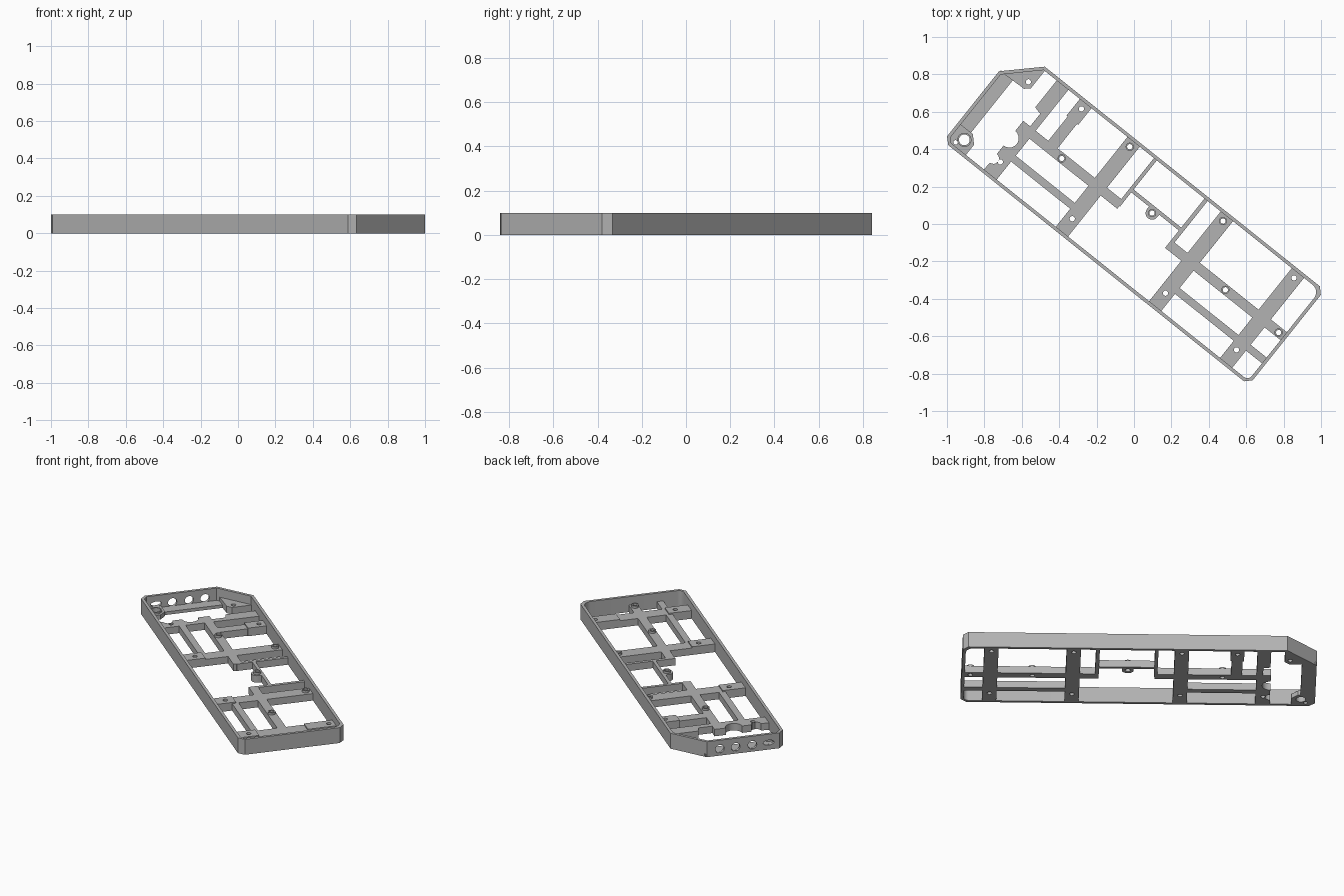
import bpy, math
from mathutils import Matrix

if "Cube" in bpy.data.objects:
    bpy.data.objects.remove(bpy.data.objects["Cube"])

grey = bpy.data.materials.new("plain grey")
grey.diffuse_color = (0.45, 0.45, 0.45, 1)
grey.use_nodes = True
grey.node_tree.nodes["Principled BSDF"].inputs["Base Color"].default_value = grey.diffuse_color

# Everything is drawn in the tray's own long (u) / short (v) axes, then turned
PLACE = Matrix.Translation((0.002, -0.0045, 0)) @ Matrix.Rotation(math.radians(-38.6), 4, 'Z')


def circle(u, v, r, n=24, stretch=1.0):
    return [(u + stretch * r * math.cos(2 * math.pi * i / n),
             v + r * math.sin(2 * math.pi * i / n)) for i in range(n)]


def arc(u, v, r, a0, a1, n=10):
    angs = [math.radians(a0 + (a1 - a0) * i / n) for i in range(n + 1)]
    return [(u + r * math.cos(a), v + r * math.sin(a)) for a in angs]


def rect(u0, u1, v0, v1):
    return [(u0, v0), (u1, v0), (u1, v1), (u0, v1)]


def plate(name, loops, z0, z1, local=Matrix()):
    """Extrude outline plus hole loops from z0 to z1."""
    cu = bpy.data.curves.new(name, 'CURVE')
    cu.dimensions = '2D'
    cu.fill_mode = 'BOTH'
    cu.extrude = (z1 - z0) / 2
    for pts in loops:
        sp = cu.splines.new('POLY')
        sp.points.add(len(pts) - 1)
        for p, (x, y) in zip(sp.points, pts):
            p.co = (x, y, 0, 1)
        sp.use_cyclic_u = True
    tmp = bpy.data.objects.new(name + "_curve", cu)
    bpy.context.collection.objects.link(tmp)
    bpy.context.view_layer.update()
    dg = bpy.context.evaluated_depsgraph_get()
    me = bpy.data.meshes.new_from_object(tmp.evaluated_get(dg))
    bpy.data.objects.remove(tmp)
    me.transform(PLACE @ local @ Matrix.Translation((0, 0, (z0 + z1) / 2)))
    me.materials.clear()
    me.materials.append(grey)
    ob = bpy.data.objects.new(name, me)
    bpy.context.collection.objects.link(ob)
    ob.select_set(True)
    bpy.context.view_layer.objects.active = ob
    bpy.ops.object.shade_smooth_by_angle()
    ob.select_set(False)
    return ob


H, BAR, PAD = 0.10, 0.045, 0.053     # rim, bar and pad heights
U0, U1, V0, V1 = -1.078, 1.013, -0.288, 0.362
T = 0.018                            # rim thickness

# Rim: open band around three sides and the slanted corner
outer = [(U0, -0.255), (U0 + 0.035, V0), (U1 - 0.033, V0), (U1, V0 + 0.033),
         (U1, V1 - 0.033), (U1 - 0.033, V1), (-0.902, V1), (U0, 0.19)]
inner = [(U0 + T, 0.182), (-0.895, V1 - T)]
inner += arc(U1 - T - 0.05, V1 - T - 0.05, 0.05, 90, 0, 6)
inner += arc(U1 - T - 0.03, V0 + T + 0.03, 0.03, 0, -90, 6)
inner += [(U0 + 0.041, V0 + T), (U0 + T, -0.248)]
plate("rim", [outer + inner], 0, H)

# End panel with three round ports and a slot, standing upright
upright = Matrix(((0, 0, 1, U0), (1, 0, 0, 0), (0, 1, 0, 0), (0, 0, 0, 1)))
ports = [circle(v, 0.043, 0.027) for v in (0.11, 0.013, -0.09)]
plate("end_panel", [rect(-0.255, 0.19, 0, H)] + ports + [circle(-0.19, 0.045, 0.016, 24, 2.1)],
      0, T, upright)
plate("end_floor_strip", [rect(U0 + 0.005, -0.99, -0.17, 0.2)], 0, 0.02)

# Corner gussets
plate("slant_gusset", [[(-1.06, 0.195), (-0.93, 0.2), (-0.915, 0.2), (-0.888, 0.225),
                        (-0.888, 0.352), (-0.905, 0.352)], circle(-0.92, 0.244, 0.014)], 0, BAR)
plate("corner_gusset", [[(U0 + 0.01, -0.16), (-0.977, -0.16), (-0.937, -0.2), (-0.937, V0 + 0.01),
                         (-1.04, V0 + 0.01), (U0 + 0.01, -0.25)],
                        circle(-0.994, -0.212, 0.029), circle(-1.022, -0.252, 0.012)], 0, 0.03)
plate("corner_ring", [circle(-0.994, -0.212, 0.038), circle(-0.994, -0.212, 0.029)], 0, 0.04)

# Full cross bars with raised mounting pads at their ends
W = 0.042
for i, u in enumerate((0.844, 0.358, -0.28)):
    top, low = circle(u, 0.311, 0.014), circle(u, -0.182, 0.014)
    plate(f"cross_bar_{i}", [rect(u - W, u + W, V0 + 0.01, V1 - 0.01), top, low], 0, BAR)
    plate(f"cross_pad_low_{i}", [rect(u - W, u + W, V0 + 0.01, -0.13), low], BAR, PAD)
    if u > 0.5:
        plate("cross_pad_high", [rect(u - W, u + W, 0.17, V1 - 0.01), top], BAR, PAD)

# Short cross bar
hole = circle(-0.608, 0.308, 0.014)
plate("short_bar", [rect(-0.64, -0.576, 0.03, 0.23)], 0, BAR)
plate("short_bar_pad", [rect(-0.648, -0.568, 0.23, V1 - 0.01), hole], 0, PAD)

# Notched cross bar near the ported end
notched = [(-0.726, V0 + 0.01), (-0.726, V1 - 0.01), (-0.806, V1 - 0.01), (-0.806, 0.16),
           (-0.764, 0.15), (-0.764, 0.064), (-0.811, 0.064), (-0.811, -0.004)]
notched += arc(-0.811, -0.055, 0.05, 90, -90)
notched += [(-0.811, -0.15)] + arc(-0.811, -0.192, 0.03, 90, -90, 8) + [(-0.814, V0 + 0.01)]
plate("notched_bar", [notched, circle(-0.77, -0.184, 0.014)], 0, BAR)

# Long bars
plate("long_bar_left", [rect(-0.76, -0.125, 0.01, 0.064), circle(-0.525, 0.035, 0.014)], 0, BAR)
plate("long_bar_right", [rect(0.205, U1 - 0.01, 0.006, 0.06), circle(0.597, 0.032, 0.014),
                         circle(0.962, 0.031, 0.014)], 0, BAR)
plate("thin_bar_left", [rect(-0.75, -0.3, -0.147, -0.107)], 0, BAR)
plate("thin_bar_right", [rect(0.37, U1 - 0.01, -0.153, -0.113)], 0, BAR)

# Centre bay: two thin ribs and a link carrying a boss
plate("bay_rib_left", [rect(-0.141, -0.121, 0.03, V1 - 0.01)], 0, BAR)
plate("bay_rib_right", [rect(0.205, 0.227, 0.03, V1 - 0.01)], 0, BAR)
plate("bay_link", [[(-0.13, 0.125), (0.0, 0.125)] + arc(0.035, 0.108, 0.035, 180, 360)
                   + [(0.07, 0.125), (0.21, 0.125), (0.21, 0.145), (-0.13, 0.145)],
                   circle(0.035, 0.108, 0.016)], 0, BAR)

# Raised standoff rings
for i, (u, v) in enumerate(((-0.525, 0.035), (-0.28, 0.311), (0.035, 0.108),
                            (0.358, 0.311), (0.597, 0.032), (0.962, 0.031))):
    plate(f"standoff_{i}", [circle(u, v, 0.022), circle(u, v, 0.014)], BAR, BAR + 0.014)
